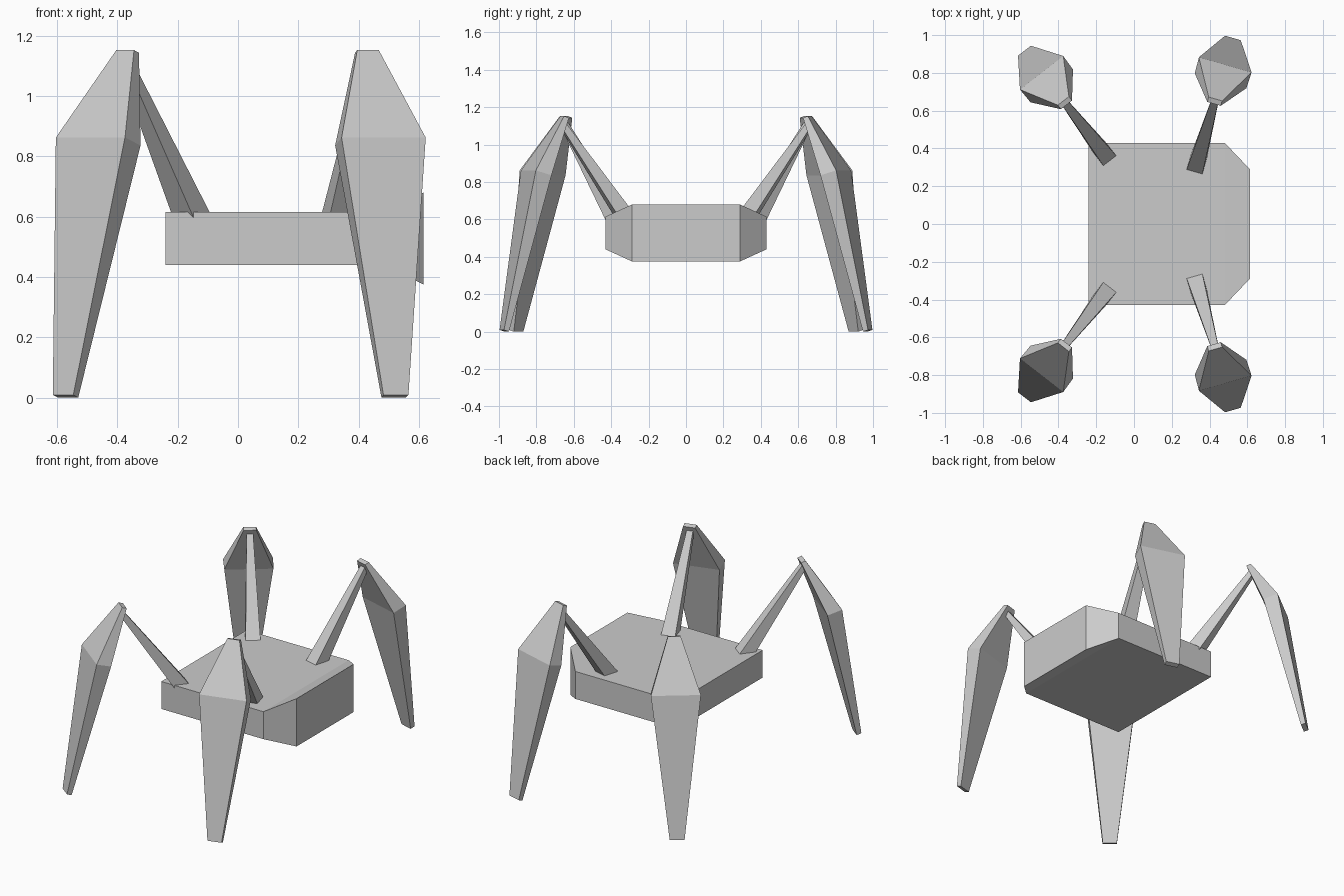
import bpy, bmesh
from math import sin, cos, radians

if "Cube" in bpy.data.objects:
    bpy.data.objects.remove(bpy.data.objects["Cube"])


def loft(name, rings):
    """Skin a list of equal-length point rings and cap both ends."""
    bm = bmesh.new()
    vr = [[bm.verts.new(p) for p in ring] for ring in rings]
    n = len(vr[0])
    for a, b in zip(vr, vr[1:]):
        for i in range(n):
            j = (i + 1) % n
            bm.faces.new((a[i], a[j], b[j], b[i]))
    bm.faces.new(vr[0][::-1])
    bm.faces.new(vr[-1])
    bmesh.ops.recalc_face_normals(bm, faces=bm.faces)
    mesh = bpy.data.meshes.new(name)
    bm.to_mesh(mesh)
    bm.free()
    ob = bpy.data.objects.new(name, mesh)
    bpy.context.collection.objects.link(ob)
    return ob


# Body: flat slab with chamfered, flared head end
sections = [(-0.24, 0.43, 0.44, 0.615), (0.48, 0.43, 0.44, 0.615), (0.615, 0.288, 0.375, 0.68)]
loft("body", [[(x, -w, lo), (x, w, lo), (x, w, hi), (x, -w, hi)]
              for x, w, lo, hi in sections])

# Leg sections: (outer r, z, half width), (inner r, z, half width)
# r runs outward from the knee tip
upper = [((-0.338, 0.56, 0.045), (-0.443, 0.56, 0.046)),
         ((0.0, 1.08, 0.019), (-0.012, 1.12, 0.019))]
lower = [((0.0, 1.152, 0.037), (-0.027, 1.143, 0.037)),
         ((0.188, 0.862, 0.145), (0.10, 0.836, 0.142)),
         ((0.336, 0.009, 0.043), (0.308, 0.0, 0.042))]


def leg_part(name, sections, origin, angle):
    """Place leg sections along a heading, then mirror to the other side."""
    c, s = cos(radians(angle)), sin(radians(angle))

    def pt(r, w, z):
        return (origin[0] + r * c - w * s, origin[1] + r * s + w * c, z)

    rings = [[pt(o[0], -o[2], o[1]), pt(o[0], o[2], o[1]),
              pt(i[0], i[2], i[1]), pt(i[0], -i[2], i[1])] for o, i in sections]
    ob = loft(name, rings)
    mod = ob.modifiers.new("Mirror", 'MIRROR')
    mod.use_axis = (False, True, False)


# Two mirrored pairs of legs
for label, origin, angle in (("left", (-0.374, 0.652), 127.8),
                             ("right", (0.431, 0.662), 74.0)):
    leg_part(label + "_upper_legs", upper, origin, angle)
    leg_part(label + "_lower_legs", lower, origin, angle)
